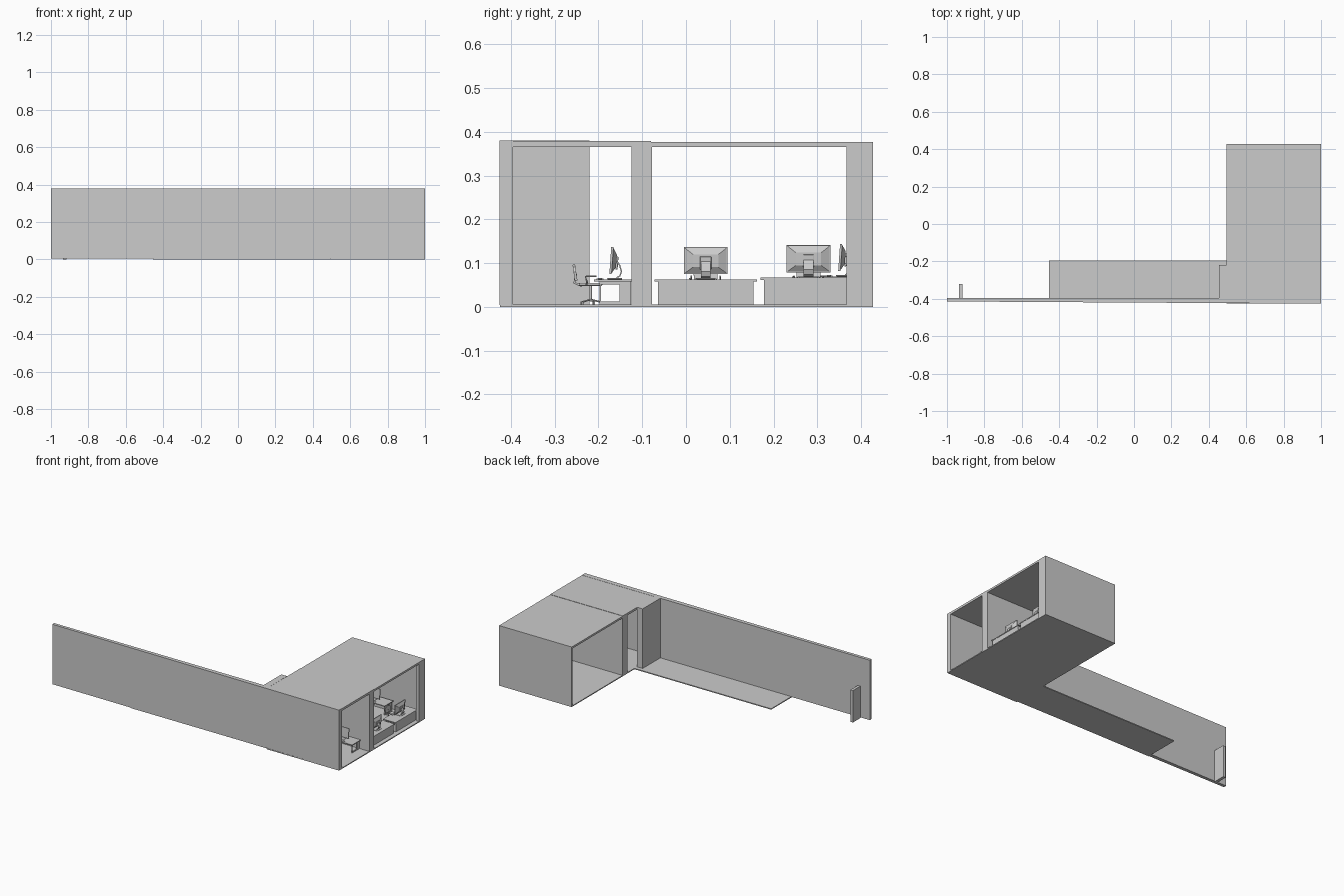
import bpy
import bmesh
from math import pi, radians
from mathutils import Matrix, Vector

if "Cube" in bpy.data.objects:
    bpy.data.objects.remove(bpy.data.objects["Cube"], do_unlink=True)

grey = bpy.data.materials.new("plain_grey")
grey.use_nodes = True
grey.diffuse_color = (0.6, 0.6, 0.6, 1)
grey.node_tree.nodes["Principled BSDF"].inputs["Base Color"].default_value = (0.6, 0.6, 0.6, 1)


def finish(name, bm, place=None):
    bmesh.ops.recalc_face_normals(bm, faces=bm.faces)
    mesh = bpy.data.meshes.new(name)
    bm.to_mesh(mesh)
    bm.free()
    mesh.materials.append(grey)
    obj = bpy.data.objects.new(name, mesh)
    if place:
        obj.matrix_world = place
    bpy.context.collection.objects.link(obj)
    return obj


def add_box(bm, x, y, z):
    size = Vector((x[1] - x[0], y[1] - y[0], z[1] - z[0]))
    mid = Vector((sum(x), sum(y), sum(z))) / 2
    return bmesh.ops.create_cube(bm, size=1, matrix=Matrix.Translation(mid) @ Matrix.Diagonal(size).to_4x4())["verts"]


def box(name, x, y, z, place=None, bevel=0):
    bm = bmesh.new()
    add_box(bm, x, y, z)
    obj = finish(name, bm, place)
    if bevel:
        mod = obj.modifiers.new("soft_edges", "BEVEL")
        mod.width, mod.segments = bevel, 2


def prism(name, outline, z0, z1):
    bm = bmesh.new()
    face = bm.faces.new([bm.verts.new((x, y, z0)) for x, y in outline])
    top = bmesh.ops.extrude_face_region(bm, geom=[face])["geom"]
    bmesh.ops.translate(bm, vec=(0, 0, z1 - z0), verts=[v for v in top if isinstance(v, bmesh.types.BMVert)])
    finish(name, bm)


def tube(name, points, radius, place):
    curve = bpy.data.curves.new(name, "CURVE")
    curve.dimensions = "3D"
    curve.bevel_depth, curve.bevel_resolution = radius, 1
    curve.use_fill_caps = True
    spline = curve.splines.new("POLY")
    spline.points.add(len(points) - 1)
    for p, co in zip(spline.points, points):
        p.co = (*co, 1)
    curve.materials.append(grey)
    obj = bpy.data.objects.new(name, curve)
    obj.matrix_world = place
    bpy.context.collection.objects.link(obj)


# Building shell
IN, OUT = 0.495, 1.0
prism("front_wall", [(-1, -0.414), (1, -0.426), (1, -0.395), (-1, -0.395)], 0.004, 0.38)
box("room_floor", (IN, OUT), (-0.425, 0.427), (0, 0.006))
box("corridor_floor", (-0.455, IN), (-0.415, -0.195), (0, 0.006))
box("back_room_roof", (IN, OUT), (-0.1, 0.427), (0.365, 0.377))
box("front_room_roof", (IN, OUT), (-0.41, -0.08), (0.365, 0.379))
box("partition_wall", (IN, OUT), (-0.125, -0.078), (0.006, 0.365))
box("back_wall", (IN, OUT), (0.419, 0.427), (0.006, 0.365))
box("corner_post", (0.98, OUT), (0.367, 0.419), (0.006, 0.365))
box("corridor_pier", (0.455, IN), (-0.395, -0.22), (0.006, 0.38))
box("side_plate", (-0.935, -0.917), (-0.395, -0.32), (0, 0.2))


# Screen with a tapered back, bent neck and foot
def monitor(place, z):
    place = place @ Matrix.Translation((0, 0, z))
    tilt = place @ Matrix.Translation((0, 0, 0.043)) @ Matrix.Rotation(radians(-4), 4, "X")
    bm = bmesh.new()
    add_box(bm, (-0.05, 0.05), (-0.005, 0.0), (-0.031, 0.031))
    bulge = add_box(bm, (-0.048, 0.048), (0.0, 0.009), (-0.029, 0.029))
    for v in bulge:
        if v.co.y > 0.005:
            v.co.x *= 0.6
            v.co.z *= 0.5
    finish("monitor_screen", bm, tilt)
    box("monitor_hub", (-0.013, 0.013), (0.008, 0.013), (-0.02, 0.01), tilt, 0.002)
    bm = bmesh.new()
    path = [(0.01, 0.045), (0.018, 0.032), (0.022, 0.018), (0.018, 0.007), (0.01, 0.002)]
    rows = [[bm.verts.new((s * 0.011, y, h)) for s in (-1, 1)] for y, h in path]
    for a, b in zip(rows, rows[1:]):
        bm.faces.new((a[0], a[1], b[1], b[0]))
    neck = finish("monitor_neck", bm, place)
    neck.modifiers.new("thickness", "SOLIDIFY").thickness = 0.003
    box("monitor_foot", (-0.022, 0.022), (-0.012, 0.022), (0, 0.003), place, 0.001)


# Swivel chair facing local +y
def chair(place):
    box("chair_seat", (-0.027, 0.027), (-0.027, 0.027), (0.048, 0.055), place, 0.003)
    bm = bmesh.new()
    outline = [(-0.026, 0.06), (0.026, 0.06), (0.028, 0.08), (0.021, 0.092),
               (0.01, 0.097), (-0.01, 0.097), (-0.021, 0.092), (-0.028, 0.08)]
    bm.faces.new([bm.verts.new((x, -0.03 - (h - 0.06) * 0.15, h)) for x, h in outline])
    back = finish("chair_back", bm, place)
    back.modifiers.new("thickness", "SOLIDIFY").thickness = 0.006
    tube("chair_back_bar", [(0, -0.033, 0.075), (0, -0.037, 0.055), (0, -0.02, 0.048)], 0.003, place)
    tube("chair_stem", [(0, 0, 0.012), (0, 0, 0.05)], 0.003, place)
    for side in (-1, 1):
        tube("chair_arm", [(side * 0.024, -0.01, 0.05), (side * 0.033, -0.008, 0.056),
                           (side * 0.033, -0.012, 0.07), (side * 0.033, 0.014, 0.07)], 0.002, place)
    for i in range(5):
        spoke = place @ Matrix.Rotation(i * 2 * pi / 5, 4, "Z")
        tube("chair_leg", [(0, 0, 0.017), (0, 0.024, 0.011)], 0.002, spoke)
        box("chair_caster", (-0.002, 0.002), (0.021, 0.027), (0.006, 0.012), spoke)


# Desk top, open side frames, back panel, keyboard and mouse
def desk(place, half, top, panel):
    box("desk_top", (-half, half), (-0.042, 0.045), (top - 0.005, top), place)
    for side in (-1, 1):
        x = sorted((side * (half - 0.008), side * (half - 0.014)))
        bm = bmesh.new()
        for y in ((-0.03, -0.026), (0.016, 0.042)):
            add_box(bm, x, y, (0.006, top - 0.005))
        for z in ((0.006, 0.012), (top - 0.012, top - 0.005)):
            add_box(bm, x, (-0.026, 0.016), z)
        finish("desk_side_frame", bm, place)
    if panel:
        box("desk_panel", (0.008 - half, half - 0.008), (0.037, 0.043), (0.006, top - 0.005), place)
    box("keyboard", (-0.025, 0.025), (-0.036, -0.02), (top, top + 0.002), place)
    box("mouse", (0.033, 0.038), (-0.033, -0.024), (top, top + 0.003), place, 0.001)


# Workstations: x, y, turn, half width, desk height, back panel
stations = [
    (0.84, -0.168, 0, 0.1, 0.063, False),
    (0.93, 0.045, -pi / 2, 0.117, 0.063, True),
    (0.93, 0.28, -pi / 2, 0.11, 0.067, True),
    (0.69, 0.355, 0, 0.11, 0.07, True),
]
for x, y, turn, half, top, panel in stations:
    spot = Matrix.Translation((x, y, 0)) @ Matrix.Rotation(turn, 4, "Z")
    desk(spot, half, top, panel)
    monitor(spot, top)
    chair(spot @ Matrix.Translation((0, -0.05, 0)))
